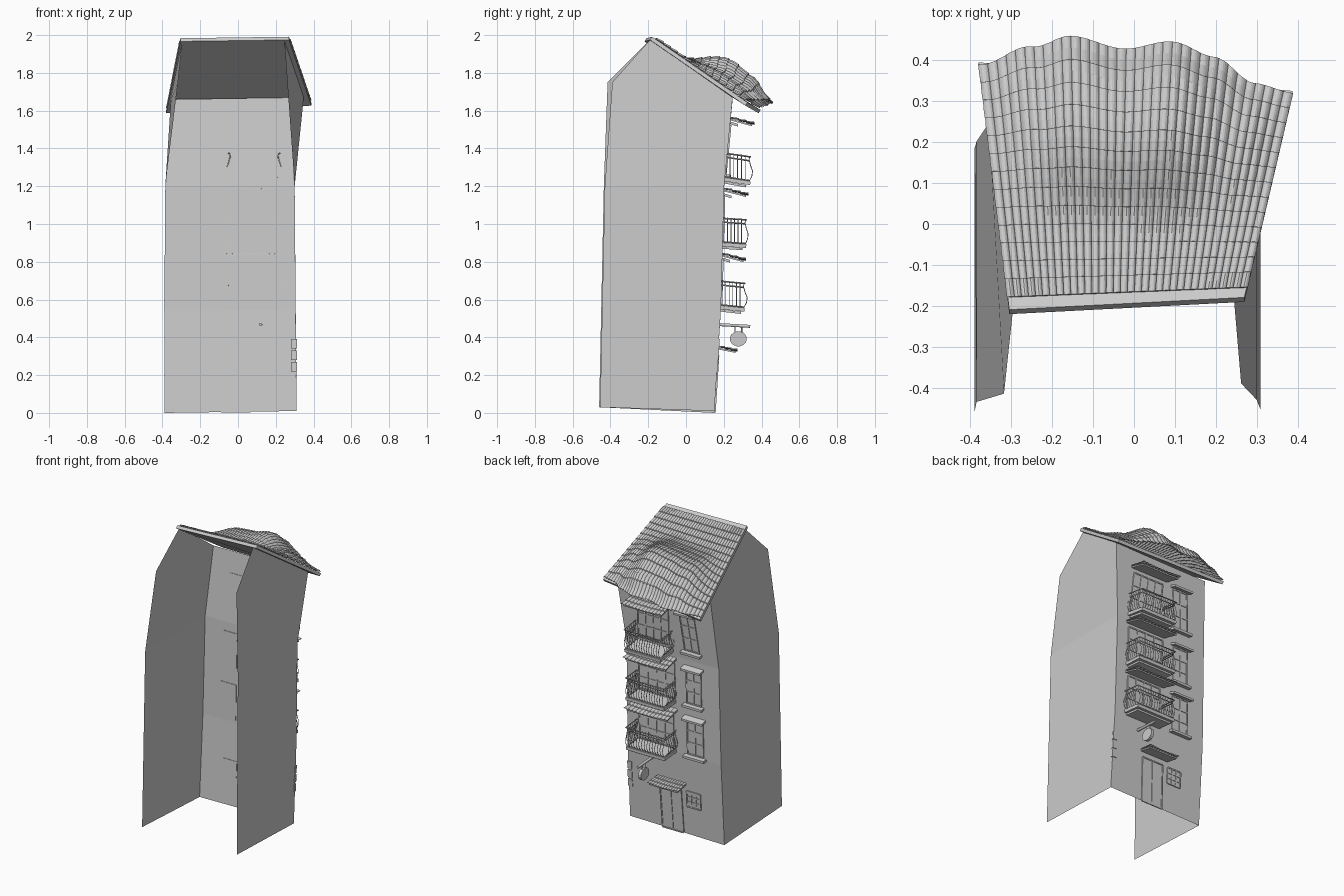
import bpy, bmesh, math

if "Cube" in bpy.data.objects:
    bpy.data.objects.remove(bpy.data.objects["Cube"])


def mesh_obj(name, verts, faces, thick=0):
    me = bpy.data.meshes.new(name)
    me.from_pydata(verts, [], faces)
    bm = bmesh.new()
    bm.from_mesh(me)
    bmesh.ops.recalc_face_normals(bm, faces=bm.faces)
    bm.to_mesh(me)
    bm.free()
    ob = bpy.data.objects.new(name, me)
    bpy.context.collection.objects.link(ob)
    if thick:
        m = ob.modifiers.new("thickness", 'SOLIDIFY')
        m.thickness = thick
        m.offset = 0
    return ob


def interp(table, t, smooth=False):
    for (a, p), (b, q) in zip(table, table[1:]):
        if t <= b:
            k = max(0, (t - a) / (b - a))
            if smooth:
                k = (1 - math.cos(math.pi * k)) / 2
            return p + (q - p) * k
    return table[-1][1]


def fy(z):
    """y of the leaning facade at height z"""
    return interp([(0, .15), (.55, .185), (1.2, .202), (1.66, .247)], z)


BOX = [(0, 1, 3, 2), (4, 6, 7, 5), (0, 4, 5, 1), (2, 3, 7, 6), (0, 2, 6, 4), (1, 5, 7, 3)]


def blocks(name, items):
    """boxes following the facade: x0, x1, z0, z1, d0, d1, drop of the outer edge, skew in x"""
    vs, fs = [], []
    for x0, x1, z0, z1, d0, d1, drop, skew in items:
        o = len(vs)
        for x in (x0, x1):
            for z, s in ((z0, 0), (z1, skew)):
                for d, dz in ((d0, 0), (d1, drop)):
                    vs.append((x + s, fy(z) + d, z - dz))
        fs += [tuple(o + i for i in f) for f in BOX]
    return mesh_obj(name, vs, fs)


def tubes(name, paths, r, res=0):
    cu = bpy.data.curves.new(name, 'CURVE')
    cu.dimensions = '3D'
    cu.bevel_depth = r
    cu.bevel_resolution = res
    cu.use_fill_caps = True
    for p in paths:
        s = cu.splines.new('POLY')
        s.points.add(len(p) - 1)
        for q, c in zip(s.points, p):
            q.co = (*c, 1)
    ob = bpy.data.objects.new(name, cu)
    bpy.context.collection.objects.link(ob)
    return ob


# walls: facade and two crooked side walls, open at the rear
W = [(-.39, -.46, .03), (-.385, -.435, 1.2), (-.318, -.415, 1.75), (-.295, -.2, 1.965),
     (-.39, .15, 0), (-.39, .185, .55), (-.385, .202, 1.2), (-.355, .247, 1.66),
     (.31, -.455, .03), (.30, -.43, 1.2), (.262, -.39, 1.75), (.245, -.19, 1.975),
     (.31, .15, .01), (.305, .185, .55), (.30, .202, 1.2), (.348, .247, 1.67)]
mesh_obj("walls", W, [(0, 4, 5, 6, 1), (1, 6, 7, 3, 2), (8, 9, 14, 13, 12), (9, 10, 11, 15, 14),
                      (4, 12, 13, 5), (5, 13, 14, 6), (6, 14, 15, 7)])

# roof board
A, B, C, D = (-.305, -.215, 1.975), (.27, -.185, 1.983), (.388, .32, 1.635), (-.38, .39, 1.595)
mesh_obj("roof_board", [A, B, C, D], [(0, 1, 2, 3)], .02)

# wavy roof tiles in stepped rows
EAVE = [(0, 0), (.17, .055), (.3, .09), (.455, .07), (.62, .098), (.75, .07), (.88, .015), (1, 0)]
DOME = [(0, 0), (.25, .0), (.72, 1), (.88, .75), (1, .12)]
LOBE = [(0, 0), (.28, .75), (.45, .85), (.62, 1), (.85, .35), (1, 0)]
COLS, SEG, ROWS = 34, 6, 13


def tile_point(u, v, lift):
    vv = .06 + .94 * v
    p = [(A[i] * (1 - u) + B[i] * u) * (1 - vv) + (D[i] * (1 - u) + C[i] * u) * vv for i in range(3)]
    p[1] += interp(EAVE, u, True) * v ** 2.5
    p[2] += .014 + lift + .125 * interp(LOBE, u, True) * interp(DOME, v, True)
    return p


vs, fs = [], []
n = COLS * SEG + 1
levels = []
for r in range(ROWS):
    levels += [(r / ROWS, 0), ((r + .5) / ROWS, .003), ((r + 1) / ROWS, .006)]
for v, step in levels:
    for i in range(n):
        vs.append(tile_point(i / (n - 1), v, step + .008 * abs(math.sin(math.pi * i / SEG))))
for j in range(len(levels) - 1):
    for i in range(n - 1):
        a = j * n + i
        fs.append((a, a + 1, a + n + 1, a + n))
mesh_obj("roof_tiles", vs, fs, .004)


# windows and door: thin panels with bars
def window(name, x0, x1, z0, z1, nx, nz, skew=0):
    it = [(x0, x1, z0, z1, -.003, .003, 0, skew)]
    w, h = .008, z1 - z0
    for i in range(nx + 1):
        x = x0 + (x1 - x0) * i / nx
        it.append((x - w / 2, x + w / 2, z0, z1, 0, .007, 0, skew))
    for i in range(nz + 1):
        z = z0 + h * i / nz
        s = skew * i / nz
        it.append((x0 + s, x1 + s, z - w / 2, z + w / 2, 0, .007, 0, 0))
    blocks(name, it)


NARROW = [(-.245, -.14, 1.27, 1.52, .025), (-.25, -.145, .91, 1.14, 0), (-.26, -.145, .565, .80, 0)]
WIDE = [(-.02, .205, 1.27, 1.52, -.01), (-.055, .21, .915, 1.15, 0), (-.04, .21, .58, .81, 0)]
for k, (x0, x1, z0, z1, s) in enumerate(NARROW):
    window("narrow_window_%d" % k, x0, x1, z0, z1, 2, 3, s)
    blocks("sill_%d" % k, [(x0 - .02, x1 + .02, z0 - .022, z0 - .006, 0, .03, .004, 0)])
    blocks("lintel_%d" % k, [(x0 - .02 + s, x1 + .02 + s, z1 + .008, z1 + .022, 0, .04, .012, 0)])
for k, (x0, x1, z0, z1, s) in enumerate(WIDE):
    window("balcony_window_%d" % k, x0, x1, z0, z1, 4, 3, s)
window("ground_window", -.225, -.125, .195, .30, 3, 3)
window("door", -.09, .065, .005, .30, 2, 1, .008)
blocks("corner_stones", [(.28, .312, z, z + .05, -.012, .004, 0, 0) for z in (.22, .28, .34)])


# tiled canopies over balcony windows and door
def canopy(name, x0, x1, z, depth, drop):
    vs, fs, m = [], [], 49
    y = fy(z)
    rows = [(0, 0), (.33, .005), (.34, 0), (.66, .005), (.67, 0), (1, .005)]
    for t, up in rows:
        for i in range(m):
            u = i / (m - 1)
            sag = .008 * math.sin(math.pi * u) * t
            x = x0 + (x1 - x0) * u + (u - .5) * .02 * t
            vs.append((x, y + depth * t, z - drop * t + up - sag + .005 * abs(math.sin(12 * math.pi * u))))
    for j in range(len(rows) - 1):
        for i in range(m - 1):
            a = j * m + i
            fs.append((a, a + 1, a + m + 1, a + m))
    mesh_obj(name, vs, fs, .004)
    blocks(name + "_board", [(x0, x1, z - .012, z - .003, 0, depth * .9, drop, 0)])


canopy("canopy_top", -.06, .22, 1.56, .125, .03)
canopy("canopy_middle", -.07, .23, 1.185, .13, .03)
canopy("canopy_low", -.07, .23, .84, .125, .03)
canopy("canopy_door", -.12, .09, .348, .10, .018)


# balconies: slab, brackets, bellied railing
def balcony(name, x0, x1, z, depth, drop, belly):
    y = fy(z)
    blocks(name + "_slab", [(x0, x1, z - .014, z + .006, 0, depth, drop, 0),
                            (x0 + .015, x1 - .015, z - .026, z - .014, 0, depth * .85, drop, 0)])
    top = .135

    def bar(x, t, ox, oy):
        pts = []
        for h, b in ((0, 0), (.2, .8), (.4, 1), (.65, .35), (.85, 0), (1, .25)):
            pts.append((x + ox * b * belly, y + t * depth + oy * b * belly, z + .005 - drop * t + top * h))
        return pts
    paths = []
    for i in range(15):
        paths.append(bar(x0 + .008 + (x1 - x0 - .016) * i / 14, .95, 0, 1))
    for i in range(6):
        t = .05 + .15 * i
        paths += [bar(x0 + .008, t, -1, 0), bar(x1 - .008, t, 1, 0)]
    tubes(name + "_bars", paths, .0022)
    rails = []
    for h in (.01, top * .85, top):
        e = .008 if h == top else 0
        rails.append([(x0 + .008 - e, y, z + h), (x0 + .008 - e, y + depth * .95 + e, z + h - drop),
                      (x1 - .008 + e, y + depth * .95 + e, z + h - drop), (x1 - .008 + e, y, z + h)])
    tubes(name + "_rails", rails, .004)


balcony("balcony_top", -.05, .22, 1.24, .135, .02, .018)
balcony("balcony_middle", -.06, .225, .895, .125, .008, .016)
balcony("balcony_low", -.06, .23, .562, .125, .012, .02)

# hanging shop sign
tubes("sign_pole", [[(.12, .165, .468), (.12, .34, .458)]], .009, 1)
tubes("sign_hangers", [[(.12, y, .46), (.12, y, .42)] for y in (.26, .295)], .003)
ring = [(.045 * math.cos(a), .04 * math.sin(a)) for a in (math.pi / 8 * (i + .5) for i in range(16))]
vs = [(x, .277 + a, .392 + b) for x in (.11, .13) for a, b in ring]
fs = [tuple(range(16)), tuple(range(16, 32))] + [(i, (i + 1) % 16, 16 + (i + 1) % 16, 16 + i) for i in range(16)]
mesh_obj("sign_board", vs, fs)
